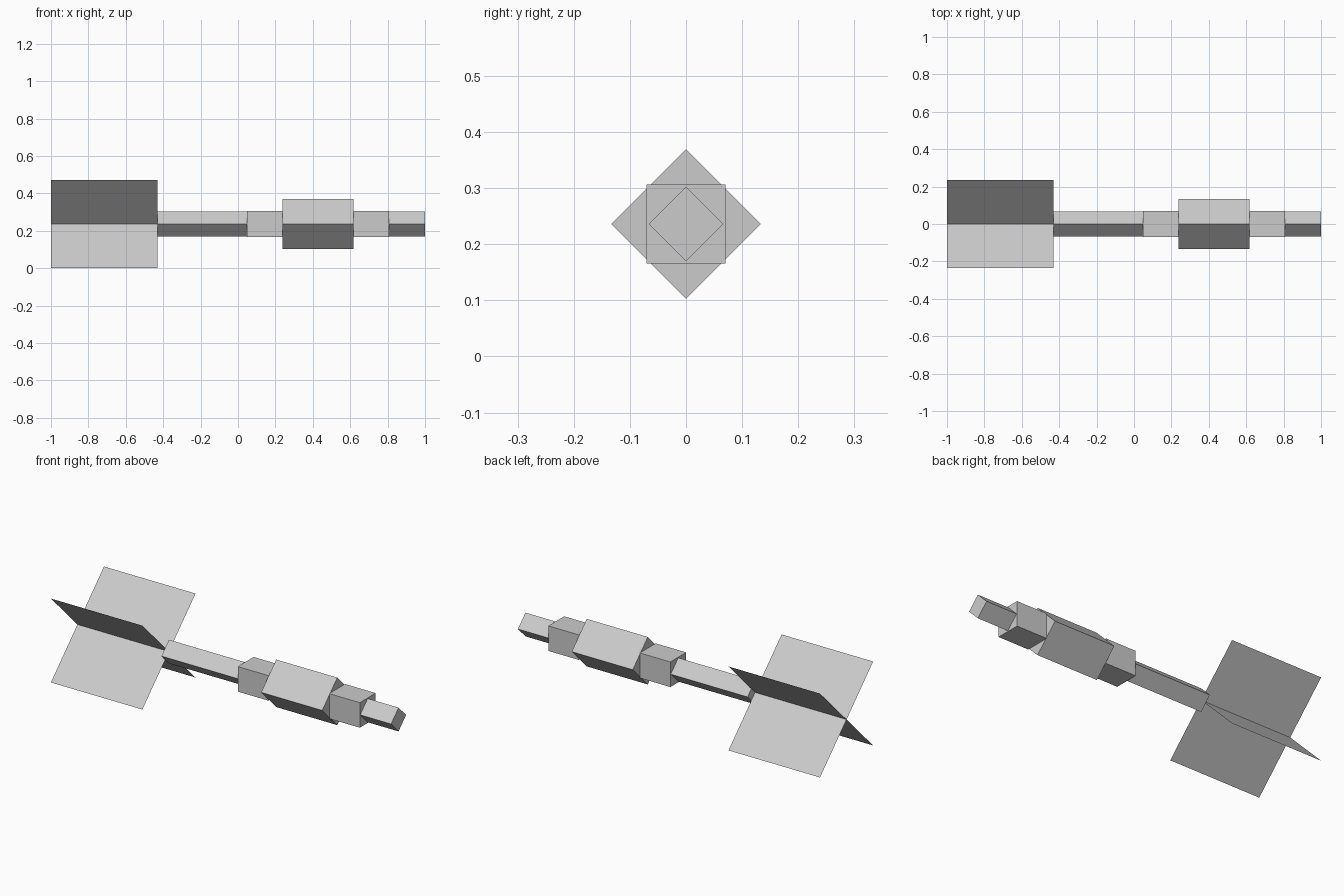
import bpy
import bmesh
from math import radians
from mathutils import Matrix

cube = bpy.data.objects.get("Cube")
if cube:
    bpy.data.objects.remove(cube, do_unlink=True)

AXIS_Z = 0.236

grey = bpy.data.materials.new("light grey")
grey.use_nodes = True
colour = (0.6, 0.6, 0.6, 1)
grey.diffuse_color = colour
grey.node_tree.nodes["Principled BSDF"].inputs["Base Color"].default_value = colour


def finish(name, bm, x0, x1, turn):
    """Turn a part about the long axis, place it and make the object."""
    place = Matrix.Translation(((x0 + x1) / 2, 0, AXIS_Z))
    bm.transform(place @ Matrix.Rotation(radians(turn), 4, "X"))
    mesh = bpy.data.meshes.new(name)
    bm.to_mesh(mesh)
    bm.free()
    mesh.materials.append(grey)
    obj = bpy.data.objects.new(name, mesh)
    bpy.context.collection.objects.link(obj)


def bar(name, x0, x1, side, turn):
    bm = bmesh.new()
    bmesh.ops.create_cube(bm, size=1, matrix=Matrix.Diagonal((x1 - x0, side, side, 1)))
    finish(name, bm, x0, x1, turn)


def fin(name, x0, x1, width, turn):
    bm = bmesh.new()
    bmesh.ops.create_grid(bm, x_segments=1, y_segments=1, size=0.5,
                          matrix=Matrix.Diagonal((x1 - x0, width, 1, 1)))
    finish(name, bm, x0, x1, turn)


# Square bars along the axis, alternately turned on edge
bar("shaft", -0.43, 0.048, 0.0945, 45)
bar("rear_collar", 0.048, 0.238, 0.141, 0)
bar("head", 0.238, 0.618, 0.189, 45)
bar("front_collar", 0.618, 0.808, 0.141, 0)
bar("tip", 0.808, 1.0, 0.0945, 45)

# Crossed thin fins at the tail
fin("tail_fin_a", -1.0, -0.43, 0.668, 45)
fin("tail_fin_b", -1.0, -0.43, 0.668, -45)
